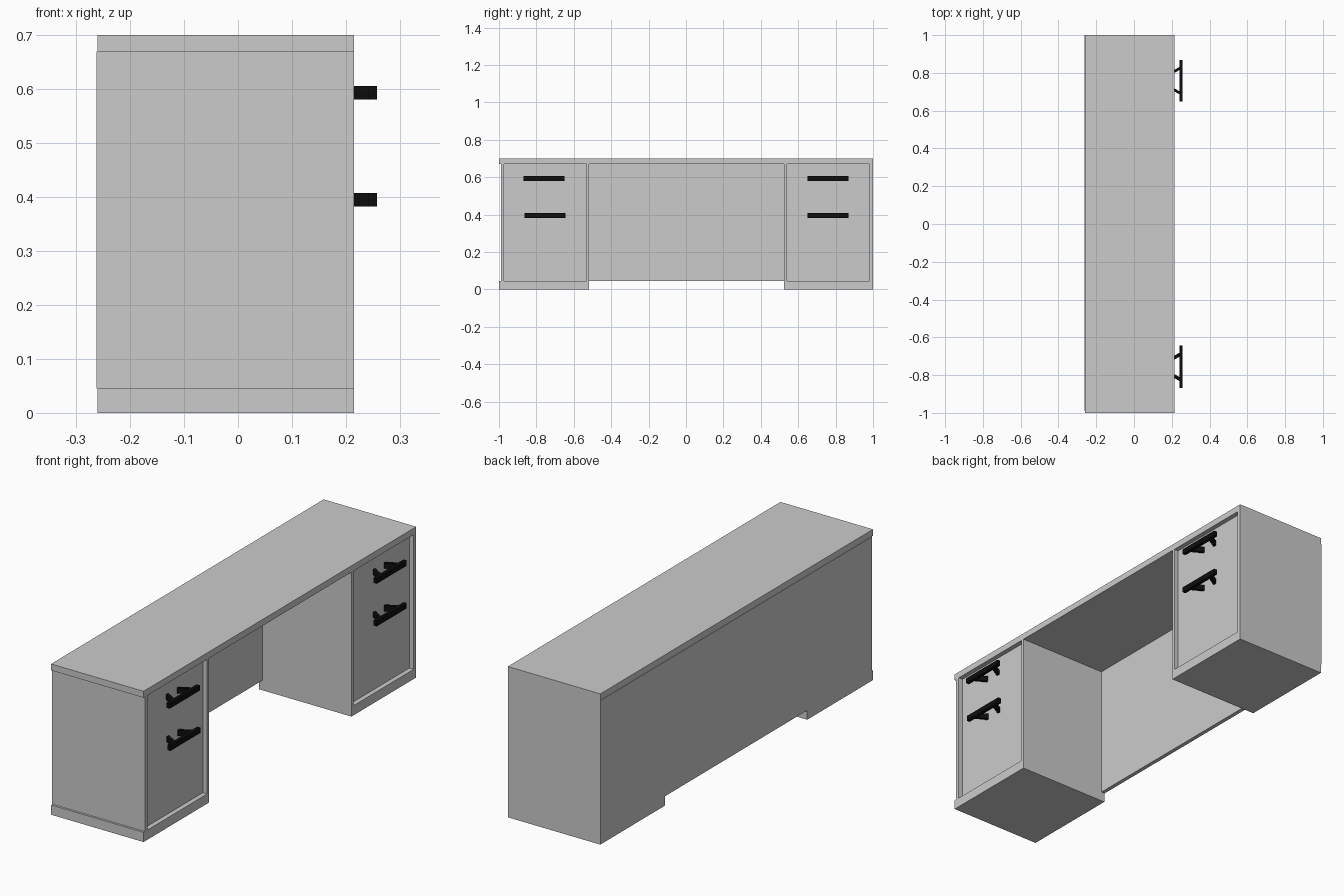
import bpy, bmesh
from mathutils import Vector

if "Cube" in bpy.data.objects:
    bpy.data.objects.remove(bpy.data.objects["Cube"])

black = bpy.data.materials.new("black_metal")
black.diffuse_color = (0.004, 0.004, 0.004, 1)
black.use_nodes = True
black.node_tree.nodes["Principled BSDF"].inputs["Base Color"].default_value = black.diffuse_color


def prism(name, outline, z0, z1, mat=None):
    """Extrude an XY outline from z0 up to z1."""
    bm = bmesh.new()
    face = bm.faces.new([bm.verts.new((x, y, z0)) for x, y in outline])
    ext = bmesh.ops.extrude_face_region(bm, geom=[face])["geom"]
    verts = [v for v in ext if isinstance(v, bmesh.types.BMVert)]
    bmesh.ops.translate(bm, verts=verts, vec=(0, 0, z1 - z0))
    bmesh.ops.recalc_face_normals(bm, faces=bm.faces[:])
    mesh = bpy.data.meshes.new(name)
    bm.to_mesh(mesh)
    bm.free()
    ob = bpy.data.objects.new(name, mesh)
    bpy.context.collection.objects.link(ob)
    if mat:
        mesh.materials.append(mat)
    return ob


def board(name, x, y, z, mat=None):
    (x0, x1), (y0, y1) = x, y
    return prism(name, [(x0, y0), (x1, y0), (x1, y1), (x0, y1)], *z, mat)


def strut(name, a, b, width, z):
    """Upright bar running between two XY points."""
    a, b = Vector(a), Vector(b)
    d = (b - a).normalized()
    n = Vector((-d.y, d.x)) * width / 2
    return prism(name, [a - n, b - n, b + n, a + n], *z, black)


BACK, FRONT = -0.26, 0.215
BASE, UNDER = 0.045, 0.67
FACE = 0.193      # recessed drawer face
SPLIT = 0.526     # joint between the two drawers

# Desk top and full-width back panel
board("desk_top", (BACK, FRONT), (-1, 1), (UNDER, 0.70))
board("back_panel", (-0.262, -0.243), (-0.99, 1), (BASE, UNDER))


def handle(name, yc, zc):
    # Flat bar on two splayed struts
    z = (zc - 0.0125, zc + 0.0125)
    board(name + "_bar", (0.242, 0.258), (yc - 0.11, yc + 0.11), z, black)
    for label, s in (("left", -1), ("right", 1)):
        strut(f"{name}_{label}_strut", (FACE, yc + s * 0.037),
              (0.247, yc + s * 0.068), 0.014, z)


# Pedestals: base span, panel/drawer boundaries, upper and lower handle centres
pedestals = {
    "left": ((-1, -0.518), (-0.99, -0.972, -0.533, -0.518), (-0.759, -0.754)),
    "right": ((0.525, 1), (0.525, 0.539, 0.982, 1), (0.759, 0.759)),
}
for side, (base, (a, b, c, d), (upper_y, lower_y)) in pedestals.items():
    board(f"{side}_base", (BACK, FRONT), base, (0, BASE))
    board(f"{side}_pedestal_side_a", (-0.243, FRONT), (a, b), (BASE, UNDER))
    board(f"{side}_pedestal_side_b", (-0.243, FRONT), (c, d), (BASE, UNDER))
    board(f"{side}_lower_drawer", (FACE - 0.018, FACE), (b, c), (BASE, SPLIT))
    board(f"{side}_upper_drawer", (FACE - 0.018, FACE), (b, c), (SPLIT, UNDER))
    handle(f"{side}_upper_handle", upper_y, 0.593)
    handle(f"{side}_lower_handle", lower_y, 0.395)
